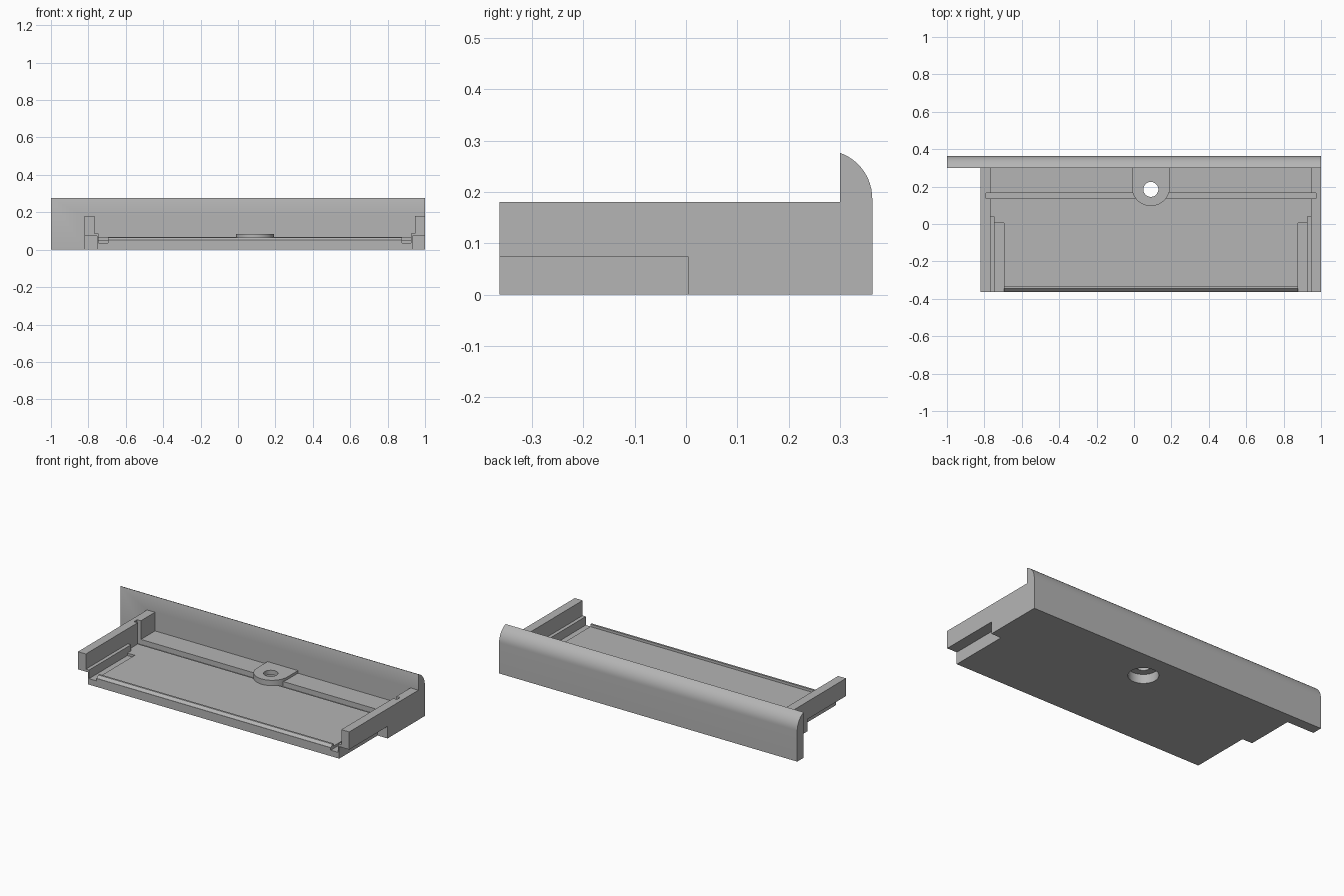
import bpy, bmesh, math
from mathutils import Vector

if "Cube" in bpy.data.objects:
    bpy.data.objects.remove(bpy.data.objects["Cube"])

grey = bpy.data.materials.new("matte_grey")
grey.use_nodes = True
grey.diffuse_color = (0.46, 0.46, 0.46, 1)
grey.node_tree.nodes["Principled BSDF"].inputs["Base Color"].default_value = grey.diffuse_color

MID = 0.09          # tray centre line in x
HALF = 0.91         # half the tray width
FRONT = -0.3625


def extrude(name, points, offset):
    """Solid made by sweeping a flat outline along an offset."""
    bm = bmesh.new()
    face = bm.faces.new([bm.verts.new(p) for p in points])
    swept = bmesh.ops.extrude_face_region(bm, geom=[face])["geom"]
    bmesh.ops.translate(bm, vec=Vector(offset),
                        verts=[v for v in swept if isinstance(v, bmesh.types.BMVert)])
    bmesh.ops.recalc_face_normals(bm, faces=bm.faces)
    mesh = bpy.data.meshes.new(name)
    bm.to_mesh(mesh)
    bm.free()
    mesh.materials.append(grey)
    ob = bpy.data.objects.new(name, mesh)
    bpy.context.collection.objects.link(ob)
    return ob


def box(name, x0, x1, y0, y1, z0, z1):
    outline = [(x0, y0, z0), (x1, y0, z0), (x1, y1, z0), (x0, y1, z0)]
    return extrude(name, outline, (0, 0, z1 - z0))


def profile_x(name, x0, x1, yz):
    return extrude(name, [(x0, y, z) for y, z in yz], (x1 - x0, 0, 0))


def disc(name, y, radius, z0, z1):
    ring = [(MID + radius * math.cos(a * math.tau / 48),
             y + radius * math.sin(a * math.tau / 48), z0) for a in range(48)]
    return extrude(name, ring, (0, 0, z1 - z0))


def combine(body, tool, operation):
    mod = body.modifiers.new(operation, "BOOLEAN")
    mod.operation = operation
    mod.solver = "EXACT"
    mod.object = tool
    bpy.context.view_layer.objects.active = body
    bpy.ops.object.modifier_apply(modifier=mod.name)
    bpy.data.objects.remove(tool)


def side_box(name, side, inner, outer, y0, y1, z0, z1):
    """Box measured outward from the centre line, on either side."""
    a, b = sorted((MID + side * inner, MID + side * outer))
    return box(name, a, b, y0, y1, z0, z1)


tray = box("tray", MID - HALF, MID + HALF, FRONT, 0.33, 0, 0.18)

# Hollow: front lip, floor, cross groove and raised rear floor
hollow = profile_x("hollow", MID - 0.857, MID + 0.857, [
    (-0.4, 0.051), (-0.361, 0.051), (-0.346, 0.066), (-0.334, 0.066),
    (-0.334, 0.051), (0.135, 0.051), (0.135, 0.036), (0.165, 0.036),
    (0.165, 0.067), (0.4, 0.067), (0.4, 0.3), (-0.4, 0.3)])
combine(tray, hollow, "DIFFERENCE")

for side in (-1, 1):
    # Low ledge along each wall
    combine(tray, side_box("ledge", side, 0.836, 0.88, FRONT, 0.04, 0.02, 0.088), "UNION")
    # Sunken runner beside the ledge
    combine(tray, side_box("runner", side, 0.786, 0.836, -0.4, 0.005, 0.036, 0.3), "DIFFERENCE")
    # Upright channel where the cross groove meets the wall
    combine(tray, side_box("channel", side, 0.8, 0.882, 0.135, 0.165, 0.036, 0.3), "DIFFERENCE")
    # Outer notch under the front half of each wall
    combine(tray, side_box("notch", side, 0.843, 1.0, -0.4, 0.005, -0.1, 0.073), "DIFFERENCE")

# Back plate with rounded upper rear edge
arc = []
for i in range(13):
    t = math.radians(70) * i / 12
    arc.append((0.268 + 0.0945 * math.cos(t), 0.187 + 0.0945 * math.sin(t)))
plate = profile_x("back_plate", -1, 1, [(0.3, 0), (0.3625, 0)] + arc + [(0.3, 0.275)])
combine(tray, plate, "UNION")

# Screw boss with rounded front
combine(tray, box("boss_block", MID - 0.102, MID + 0.102, 0.198, 0.32, 0.02, 0.083), "UNION")
combine(tray, disc("boss_round", 0.198, 0.102, 0.02, 0.083), "UNION")

# Screw hole and the wider bore beneath it
combine(tray, disc("hole", 0.185, 0.04, -0.1, 0.2), "DIFFERENCE")
combine(tray, disc("bore", 0.185, 0.083, -0.1, 0.055), "DIFFERENCE")

bpy.ops.object.select_all(action="DESELECT")
tray.select_set(True)
bpy.context.view_layer.objects.active = tray
bpy.ops.object.shade_smooth_by_angle(angle=math.radians(25))
